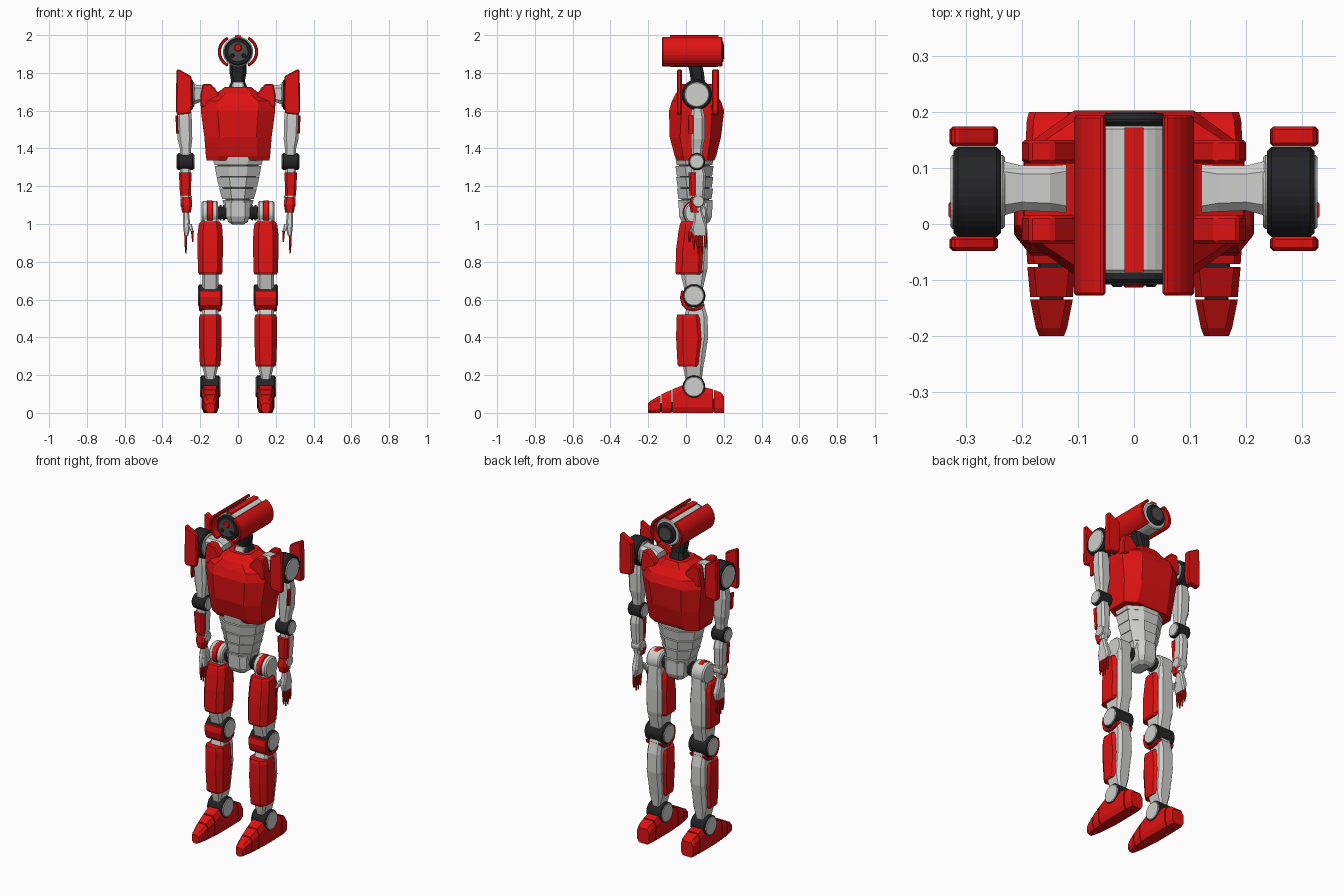
import bpy, bmesh, math

def mat(name, c):
    m = bpy.data.materials.new(name)
    m.diffuse_color = (*c, 1)
    return m

RED = mat("red_armour", (0.74, 0.006, 0.006))
GREY = mat("light_grey", (0.62, 0.62, 0.61))
BLACK = mat("black_rubber", (0.018, 0.018, 0.02))
DARK = mat("dark_grey", (0.07, 0.07, 0.075))

def skin(name, m, rings, mirror=False):
    """Skin a stack of equal-length point rings into a closed solid."""
    bm = bmesh.new()
    rs = [[bm.verts.new(p) for p in r] for r in rings]
    n = len(rs[0])
    for a, b in zip(rs, rs[1:]):
        for i in range(n):
            bm.faces.new((a[i], a[(i + 1) % n], b[(i + 1) % n], b[i]))
    bm.faces.new(rs[0][::-1])
    bm.faces.new(rs[-1])
    bmesh.ops.recalc_face_normals(bm, faces=bm.faces)
    me = bpy.data.meshes.new(name)
    bm.to_mesh(me)
    bm.free()
    me.materials.append(m)
    o = bpy.data.objects.new(name, me)
    bpy.context.collection.objects.link(o)
    if mirror:
        o.modifiers.new("mirror", 'MIRROR')
    return o

def put(axis, u, v, t):
    return {'x': (t, u, v), 'y': (u, t, v), 'z': (u, v, t)}[axis]

def loft(name, m, rows, axis='z', mirror=True):
    """Rows (t, u0, u1, v0, v1, cu, cv): octagons with chamfered corners."""
    rings = []
    for t, a, b, c, d, cu, cv in rows:
        pts = [(a + cu, c), (b - cu, c), (b, c + cv), (b, d - cv),
               (b - cu, d), (a + cu, d), (a, d - cv), (a, c + cv)]
        rings.append([put(axis, u, v, t) for u, v in pts])
    return skin(name, m, rings, mirror)

def prism(name, m, pts, axis, a, b, mirror=True, bevel=0.0):
    o = skin(name, m, [[put(axis, u, v, t) for u, v in pts] for t in (a, b)], mirror)
    if bevel:
        mod = o.modifiers.new("bevel", 'BEVEL')
        mod.width, mod.segments = bevel, 1
    return o

def cyl(name, m, axis, u, v, r, a, b, ch=0.006, n=32, mirror=True):
    rings = []
    for t, q in ((a, r - ch), (a + ch, r), (b - ch, r), (b, r - ch)):
        rings.append([put(axis, u + q * math.cos(2 * math.pi * (i + .5) / n),
                          v + q * math.sin(2 * math.pi * (i + .5) / n), t) for i in range(n)])
    return skin(name, m, rings, mirror)

def joint(name, y, z, r, x0, x1, cap):
    """Black drum with a grey cap on both ends."""
    cyl(name + "_drum", BLACK, 'x', y, z, r, x0, x1)
    cyl(name + "_cap", GREY, 'x', y, z, cap, x0 - .004, x1 + .004, .003)

# ---- head: barrel with side shells, top stripe and lenses ----
HZ = 1.912
cyl("head_barrel", GREY, 'y', 0, HZ, .08, -.088, .175, mirror=False)
prism("head_stripe", RED, [(-.017, 1.98), (.017, 1.98), (.017, 1.998), (0, 2.0), (-.017, 1.998)],
      'y', -.086, .172, False)
angs = [math.radians(-64 + 128 * i / 12) for i in range(13)]
arc = [(.017 + .09 * math.cos(a), HZ + .088 * math.sin(a)) for a in angs]
arc += [(.017 + .073 * math.cos(a), HZ + .073 * math.sin(a)) for a in reversed(angs)]
prism("head_side_shell", RED, arc, 'y', -.127, .193, bevel=.004)
cyl("face_ring", BLACK, 'y', 0, HZ, .073, -.105, -.08, mirror=False)
cyl("face_plate", DARK, 'y', 0, HZ, .055, -.108, -.1, .003, mirror=False)
cyl("red_eye", RED, 'y', 0, HZ + .022, .02, -.113, -.1, .004, 16, False)
cyl("small_lens", BLACK, 'y', .03, HZ - .02, .011, -.112, -.1, .003, 12)
cyl("rear_lens_ring", BLACK, 'y', 0, HZ, .062, .17, .198, .012, mirror=False)
cyl("rear_lens", DARK, 'y', 0, HZ, .042, .19, .2, .003, mirror=False)

# ---- neck ----
loft("neck", BLACK, [(1.68, -.06, .06, -.005, .125, .02, .02), (1.735, -.045, .045, .015, .11, .02, .02),
                     (1.755, -.036, .036, .025, .1, .015, .015), (1.80, -.045, .045, .02, .095, .015, .015),
                     (1.845, -.045, .045, .01, .085, .015, .015)], mirror=False)
loft("neck_front_plate", GREY, [(1.70, -.032, .032, .0, .04, .005, .005),
                                (1.752, -.03, .03, .015, .05, .005, .005)], mirror=False)

# ---- chest ----
loft("chest", RED, [
    (1.335, -.165, .165, -.045, .15, .06, .035), (1.36, -.17, .17, -.06, .16, .07, .045),
    (1.46, -.178, .178, -.086, .185, .08, .055), (1.60, -.197, .197, -.09, .202, .09, .065),
    (1.65, -.195, .195, -.075, .185, .09, .06), (1.69, -.115, .115, -.055, .155, .05, .05),
    (1.725, -.07, .07, -.015, .135, .03, .03)], mirror=False)
for nm, y0, y1 in (("front", -.035, .016), ("rear", .108, .15)):
    prism(f"chest_{nm}_shoulder_tab", RED, [(.09, 1.62), (.198, 1.62), (.2, 1.68), (.187, 1.742),
                                           (.145, 1.742), (.1, 1.69)], 'y', y0, y1, bevel=.006)

# ---- stepped waist ----
tiers = [(1.365, 1.312, .138, .125, -.058, .148), (1.308, 1.252, .124, .113, -.056, .146),
         (1.248, 1.192, .113, .1, -.052, .144), (1.188, 1.132, .1, .083, -.048, .143),
         (1.128, 1.085, .083, .07, -.042, .142)]
for i, (zt, zb, wt, wb, y0, y1) in enumerate(tiers):
    loft(f"waist_segment_{i + 1}", GREY, [
        (zb, -wb, wb, y0 + .008, y1 - .008, wb * .6, .05),
        (zt, -wt, wt, y0, y1, wt * .6, .05)], mirror=False)
loft("waist_core", DARK, [(1.08, -.055, .055, -.02, .12, .03, .04),
                          (1.36, -.12, .12, -.04, .13, .07, .05)], mirror=False)
loft("pelvis", GREY, [(.998, -.032, .032, .0, .105, .012, .015), (1.012, -.052, .052, -.022, .125, .02, .02),
                      (1.04, -.063, .063, -.036, .138, .025, .025),
                      (1.115, -.066, .066, -.04, .14, .03, .03)], mirror=False)

# ---- shoulders ----
loft("shoulder_arm_hub", GREY, [(.12, .02, .106, 1.64, 1.72, .012, .012), (.15, .022, .104, 1.645, 1.735, .015, .015),
                                (.2, .024, .104, 1.645, 1.735, .015, .015),
                                (.245, .012, .115, 1.63, 1.74, .02, .02)], 'x')
cyl("shoulder_drum", BLACK, 'x', .057, 1.685, .081, .237, .322, .008)
cyl("shoulder_cap", GREY, 'x', .057, 1.685, .066, .23, .327, .004)
plate = [(.242, 1.64), (.25, 1.585), (.322, 1.577), (.329, 1.6), (.325, 1.818), (.312, 1.818), (.246, 1.782)]
for nm, y0, y1 in (("front", -.048, -.022), ("rear", .138, .174)):
    prism(f"shoulder_{nm}_plate", RED, plate, 'y', y0, y1, bevel=.006)

# ---- arms ----
loft("upper_arm", GREY, [(1.35, .25, .305, .03, .085, .01, .01), (1.40, .248, .308, .028, .09, .012, .012),
                         (1.45, .242, .32, .026, .1, .015, .015), (1.56, .245, .326, .025, .1, .015, .015),
                         (1.625, .25, .318, .03, .09, .015, .015)])
loft("upper_arm_side_strip", RED, [(1.48, .316, .327, .012, .04, .004, .004),
                                   (1.575, .318, .331, .01, .04, .004, .004)])
joint("elbow", .057, 1.33, .045, .235, .322, .038)
loft("forearm", GREY, [(1.07, .253, .297, .035, .085, .01, .01), (1.13, .25, .3, .032, .095, .012, .012),
                       (1.16, .25, .305, .034, .1, .012, .012), (1.26, .25, .31, .03, .105, .012, .012),
                       (1.33, .255, .302, .03, .085, .01, .01)])
loft("forearm_plate", RED, [(1.15, .25, .307, .018, .06, .012, .012),
                            (1.272, .246, .313, .014, .06, .012, .012)])
cyl("wrist_joint", GREY, 'x', .065, 1.12, .032, .244, .304, .004, 24)
loft("wrist_plate", RED, [(1.06, .25, .296, .026, .07, .01, .01), (1.1, .243, .302, .018, .07, .01, .01),
                          (1.142, .25, .3, .026, .07, .01, .01)])
loft("palm", GREY, [(.94, .263, .285, .034, .11, .006, .008), (.985, .252, .29, .03, .112, .008, .01),
                    (1.02, .255, .292, .04, .1, .008, .01), (1.07, .26, .29, .045, .085, .008, .008)])
for i in range(4):
    y, tip = .042 + i * .0205, (.862, .845, .848, .87)[i]
    loft(f"finger_{i + 1}", RED, [(tip, .272, .279, y - .003, y + .003, .002, .002),
                                  (.90, .27, .284, y - .007, y + .007, .003, .003),
                                  (.95, .268, .283, y - .008, y + .008, .003, .003)])
loft("thumb_base", GREY, [(.96, .235, .25, .015, .04, .004, .004), (1.0, .245, .27, .03, .06, .005, .005)])
loft("thumb_tip", RED, [(.905, .237, .243, .012, .02, .002, .002), (.962, .234, .249, .014, .036, .003, .004)])

# ---- hips and thighs ----
LX = .147
cyl("hip_axle", BLACK, 'x', .05, 1.06, .034, .05, .12, .004, 24)
for i, x in enumerate((.07, .088)):
    cyl(f"hip_axle_ring_{i + 1}", DARK, 'x', .05, 1.06, .042, x, x + .01, .002, 24)
cyl("hip_housing", GREY, 'x', .05, 1.06, .062, .105, .192, .008)
cyl("hip_stripe", RED, 'x', .045, 1.062, .063, .133, .165, .003)

def leg_rows(rows):
    return [(z, LX - w, LX + w, y0, y1, cu, cv) for z, w, y0, y1, cu, cv in rows]

loft("thigh_armour", RED, leg_rows([(.733, .058, -.05, .09, .025, .035), (.745, .065, -.056, .1, .028, .035),
                                    (.87, .067, -.052, .106, .028, .035), (.96, .066, -.04, .1, .028, .035),
                                    (1.0, .06, -.032, .085, .026, .03), (1.012, .05, -.026, .075, .02, .025)]))
loft("thigh_core", GREY, leg_rows([(.62, .04, .0, .085, .012, .012), (.66, .042, -.01, .09, .012, .012),
                                   (.735, .045, -.028, .107, .015, .02), (.76, .05, -.02, .113, .015, .02),
                                   (.9, .052, -.01, .116, .015, .02), (.98, .046, .0, .112, .015, .02),
                                   (1.07, .042, .0, .105, .012, .012)]))

# ---- knees and shins ----
joint("knee", .042, .62, .061, LX - .062, LX + .062, .053)
guard = [(-.025, .648), (-.032, .61), (-.022, .57), (.0, .547), (.04, .538), (.085, .55), (.1, .575),
         (.09, .575), (.04, .553), (.01, .565), (-.005, .59), (-.008, .645)]
prism("knee_guard", RED, guard, 'x', LX - .059, LX + .059, bevel=.004)
loft("shin_armour", RED, leg_rows([(.245, .05, -.038, .075, .022, .03), (.257, .055, -.045, .082, .024, .032),
                                   (.39, .06, -.052, .1, .026, .035), (.50, .06, -.051, .09, .026, .035),
                                   (.522, .054, -.046, .082, .024, .03)]))
loft("shin_core", GREY, leg_rows([(.11, .026, .01, .075, .01, .01), (.19, .028, -.005, .085, .01, .01),
                                  (.245, .042, -.015, .092, .014, .015), (.3, .045, -.01, .102, .015, .02),
                                  (.4, .048, -.01, .117, .015, .02), (.51, .046, -.01, .114, .015, .02),
                                  (.56, .042, .005, .1, .012, .015), (.63, .04, .01, .085, .012, .012)]))

# ---- ankles and feet ----
joint("ankle", .042, .138, .06, LX - .05, LX + .05, .053)
feet = {"toe": [(-.2, .022, .052), (-.185, .028, .066), (-.135, .038, .094)],
        "forefoot": [(-.13, .038, .098), (-.077, .043, .122)],
        "midfoot": [(-.071, .043, .125), (-.02, .047, .145), (.07, .047, .143), (.142, .046, .125)],
        "heel": [(.148, .046, .122), (.185, .044, .108), (.2, .04, .09)]}
for nm, rows in feet.items():
    loft(nm, RED, [(y, LX - w, LX + w, 0.0, h, .012, h * .22) for y, w, h in rows], 'y')
loft("foot_core", BLACK, [(-.17, LX - .02, LX + .02, .005, .05, .004, .004),
                          (.19, LX - .036, LX + .036, .005, .08, .004, .004)], 'y')
